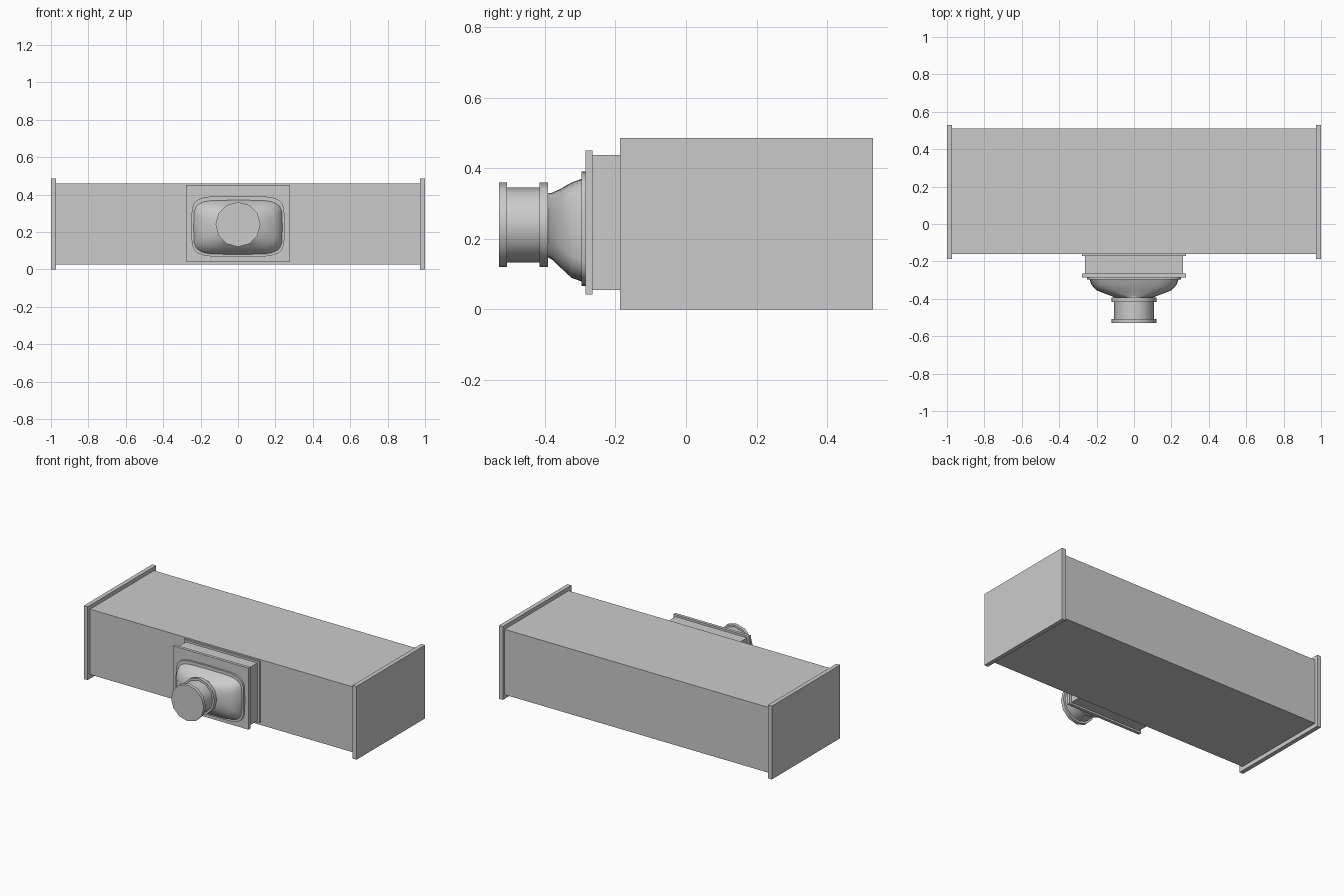
import bpy, bmesh, math
from mathutils import Matrix

if "Cube" in bpy.data.objects:
    bpy.data.objects.remove(bpy.data.objects["Cube"])


def finish(name, bm, smooth=False):
    bmesh.ops.recalc_face_normals(bm, faces=bm.faces[:])
    me = bpy.data.meshes.new(name)
    bm.to_mesh(me)
    bm.free()
    ob = bpy.data.objects.new(name, me)
    bpy.context.collection.objects.link(ob)
    if smooth:
        bpy.ops.object.select_all(action='DESELECT')
        ob.select_set(True)
        bpy.context.view_layer.objects.active = ob
        bpy.ops.object.shade_smooth_by_angle(angle=math.radians(40))
    return ob


def box(name, x0, x1, y0, y1, z0, z1):
    bm = bmesh.new()
    bmesh.ops.create_cube(bm, size=1)
    for v in bm.verts:
        v.co.x = x0 + (v.co.x + .5) * (x1 - x0)
        v.co.y = y0 + (v.co.y + .5) * (y1 - y0)
        v.co.z = z0 + (v.co.z + .5) * (z1 - z0)
    return finish(name, bm)


def disc(name, r, y0, y1, z=0.24, sides=12):
    bm = bmesh.new()
    m = Matrix.Translation((0, (y0 + y1) / 2, z)) @ Matrix.Rotation(math.pi / 2, 4, 'X')
    bmesh.ops.create_cone(bm, cap_ends=True, segments=sides, radius1=r, radius2=r,
                          depth=y1 - y0, matrix=m)
    return finish(name, bm, True)


def loft(name, sections, n=24):
    """Bridge superellipse sections (y, half width, z low, z high, exponent)."""
    bm = bmesh.new()
    rings = []
    for y, hx, lo, hi, e in sections:
        ring = []
        for i in range(n):
            a = 2 * math.pi * i / n
            c, s = math.cos(a), math.sin(a)
            x = hx * math.copysign(abs(c) ** (2 / e), c)
            z = (lo + hi) / 2 + (hi - lo) / 2 * math.copysign(abs(s) ** (2 / e), s)
            ring.append(bm.verts.new((x, y, z)))
        rings.append(ring)
    for a, b in zip(rings, rings[1:]):
        for i in range(n):
            j = (i + 1) % n
            bm.faces.new((a[i], a[j], b[j], b[i]))
    bm.faces.new(rings[0])
    bm.faces.new(rings[-1])
    return finish(name, bm, True)


# Main rectangular duct with an end flange each side
box("main_duct", -.975, .975, -.16, .51, .027, .46)
for side, name in ((-1, "left_flange"), (1, "right_flange")):
    a, b = sorted((side * .972, side))
    box(name, a, b, -.187, .53, 0, .486)

# Rectangular branch collar and its two flanges
box("branch_collar", -.262, .262, -.275, -.15, .055, .438)
box("collar_inner_flange", -.277, .277, -.172, -.155, .043, .451)
box("collar_outer_flange", -.277, .277, -.285, -.265, .043, .451)

# Rounded rim and dished rectangle-to-round adapter
loft("adapter_rim", [(-.28, .25, .067, .392, 5), (-.297, .25, .067, .392, 5)])
loft("adapter_body", [(-.29, .24, .077, .373, 5),
                      (-.325, .228, .09, .36, 4.5),
                      (-.355, .2, .118, .343, 3.5),
                      (-.378, .14, .14, .332, 2.5),
                      (-.394, .098, .15, .326, 2)])

# Round outlet pipe with flanges
disc("outlet_neck", .09, -.40, -.36)
disc("outlet_pipe", .106, -.515, -.40)
disc("outlet_inner_flange", .12, -.416, -.392)
disc("outlet_end_flange", .12, -.53, -.508)
